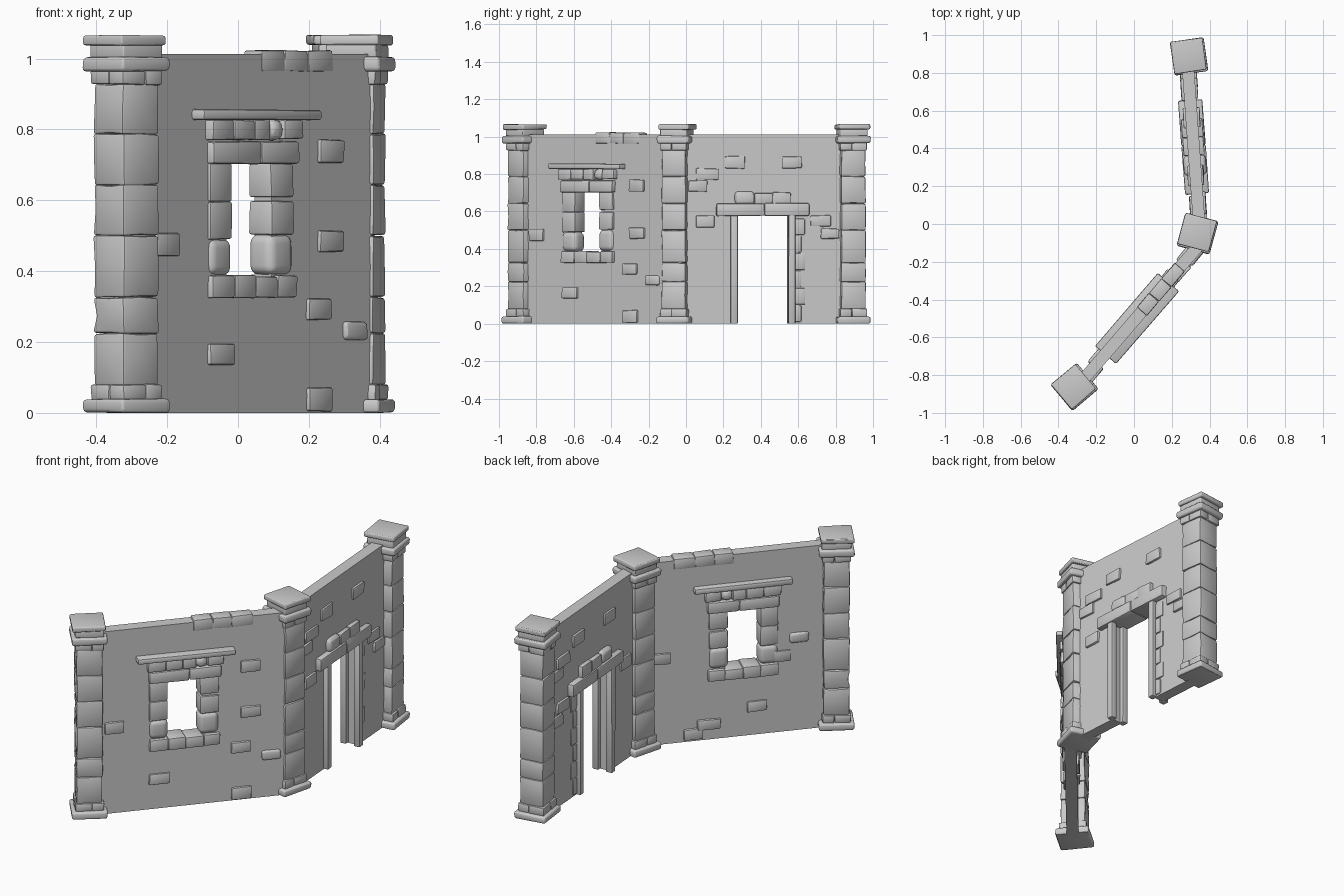
import bpy, bmesh, math, random
from mathutils import Matrix, Vector

if "Cube" in bpy.data.objects:
    bpy.data.objects.remove(bpy.data.objects["Cube"])

random.seed(4)


def stone(bm, u, d, z, bevel=0.006, jit=0.002, cuts=0, seg=2):
    """One worn block; u, d, z are (low, high) ranges in the local frame."""
    b = bmesh.new()
    bmesh.ops.create_cube(b, size=1)
    for v in b.verts:
        for i, r in enumerate((u, d, z)):
            v.co[i] = (r[0] + r[1]) / 2 + v.co[i] * (r[1] - r[0])
    if cuts:
        bmesh.ops.subdivide_edges(b, edges=b.edges[:], cuts=cuts, use_grid_fill=True)
    for v in b.verts:
        v.co += Vector([random.uniform(-jit, jit) for _ in range(3)])
    sharp = [e for e in b.edges if e.calc_face_angle(0) > 0.8]
    bmesh.ops.bevel(b, geom=sharp, offset=bevel, segments=seg, profile=0.5,
                    affect='EDGES', clamp_overlap=True)
    for v in b.verts:
        v.co.z = max(v.co.z, 0)
    tmp = bpy.data.meshes.new("tmp")
    b.to_mesh(tmp)
    b.free()
    bm.from_mesh(tmp)
    bpy.data.meshes.remove(tmp)


def finish(bm, name, frame):
    bm.transform(frame)
    bmesh.ops.recalc_face_normals(bm, faces=bm.faces[:])
    me = bpy.data.meshes.new(name)
    bm.to_mesh(me)
    bm.free()
    me.polygons.foreach_set("use_smooth", [True] * len(me.polygons))
    me.set_sharp_from_angle(angle=math.radians(28))
    ob = bpy.data.objects.new(name, me)
    bpy.context.collection.objects.link(ob)


def wall_frame(x, y, deg):
    """Local axes: along the wall, out of the front face, up."""
    c, s = math.cos(math.radians(deg)), math.sin(math.radians(deg))
    return Matrix(((c, s, 0, x), (s, -c, 0, y), (0, 0, 1, 0), (0, 0, 0, 1)))


def wall(name, frame, us, zs, hole, half=0.032):
    """Plaster panel with one rectangular opening (cell index = hole)."""
    bm = bmesh.new()
    for i in range(len(us) - 1):
        for j in range(len(zs) - 1):
            if (i, j) != hole:
                bm.faces.new([bm.verts.new((us[a], -half, zs[b])) for a, b in
                              ((i, j), (i + 1, j), (i + 1, j + 1), (i, j + 1))])
    bmesh.ops.remove_doubles(bm, verts=bm.verts[:], dist=1e-5)
    ext = bmesh.ops.extrude_face_region(bm, geom=bm.faces[:])
    for v in ext["geom"]:
        if isinstance(v, bmesh.types.BMVert):
            v.co.y = half
    finish(bm, name, frame)


def row(bm, cuts, d, z, **kw):
    for a, b in zip(cuts, cuts[1:]):
        stone(bm, (a, b), (-d, d), (z[0], z[1] + random.uniform(-.004, .004)), **kw)


def scatter(bm, items, side):
    """Loose stones (u centre, z centre, width, height, rounded) set in one face."""
    for u, z, w, h, rnd in items:
        d = (0.015, 0.044) if side > 0 else (-0.044, -0.015)
        stone(bm, (u - w / 2, u + w / 2), d, (z - h / 2, z + h / 2),
              bevel=0.013 if rnd else 0.006, jit=0.003, seg=3 if rnd else 2)


# Three pillars
def pillar(name, x, y, deg):
    bm = bmesh.new()

    def slab(w, z0, z1, off=0.0, bev=0.012):
        stone(bm, (-w / 2 + off, w / 2 + off), (-w / 2 - off, w / 2 - off), (z0, z1),
              bevel=bev, jit=0.002, seg=3)

    def tier(w, z0, z1):
        h = w / 2
        for a in ((-h, 0.012), (0.012, h)):
            for b in ((-h, -0.01), (-0.01, h)):
                stone(bm, a, b, (z0, z1 + 0.003), bevel=0.007)

    slab(0.18, 0, 0.039)
    tier(0.146, 0.036, 0.078)
    joints = (0.078, 0.224, 0.326, 0.5, 0.643, 0.787, 0.928)
    for a, b in zip(joints, joints[1:]):
        stone(bm, (-0.066, 0.066), (-0.066, 0.066), (a, b), bevel=0.008, jit=0.0025, cuts=1)
    tier(0.146, 0.926, 0.967)
    slab(0.18, 0.964, 1.004)
    slab(0.148, 1.0, 1.042, bev=0.007)
    slab(0.172, 1.038, 1.066, off=-0.004, bev=0.008)
    finish(bm, name, Matrix.Translation((x, y, 0)) @ Matrix.Rotation(math.radians(deg), 4, 'Z'))


pillar("pillar_front", -0.315, -0.862, 40)
pillar("pillar_middle", 0.336, -0.05, -15)
pillar("pillar_back", 0.292, 0.887, 8)

# Window wall
F1 = wall_frame(-0.265, -0.82, 49.3)
wall("window_wall", F1, (-0.03, 0.32, 0.514, 0.95), (0, 0.38, 0.71, 1.012), (1, 1))

bm = bmesh.new()
stone(bm, (0.17, 0.68), (-0.068, 0.078), (0.826, 0.856), bevel=0.008)
row(bm, (0.228, 0.32, 0.41, 0.48), 0.062, (0.77, 0.828))
stone(bm, (0.48, 0.54), (-0.066, 0.066), (0.77, 0.828), bevel=0.024, seg=3)
row(bm, (0.54, 0.622), 0.06, (0.772, 0.826))
row(bm, (0.235, 0.445, 0.61), 0.058, (0.702, 0.766), bevel=0.009)
row(bm, (0.24, 0.335, 0.425, 0.52, 0.605), 0.052, (0.325, 0.388))
finish(bm, "window_lintel_and_sill", F1)

bm = bmesh.new()
stone(bm, (0.24, 0.338), (-0.045, 0.045), (0.387, 0.49), bevel=0.026, seg=4)
stone(bm, (0.496, 0.60), (-0.045, 0.045), (0.39, 0.505), bevel=0.026, seg=4)
for a, b in ((0.49, 0.597), (0.597, 0.704)):
    stone(bm, (0.24, 0.333), (-0.042, 0.042), (a, b))
    stone(bm, (0.502, 0.60), (-0.042, 0.042), (a + 0.012, b))
finish(bm, "window_jambs", F1)

bm = bmesh.new()
scatter(bm, [(0.765, 0.737, 0.10, 0.065, 0), (0.768, 0.485, 0.105, 0.06, 0),
             (0.716, 0.293, 0.10, 0.06, 0), (0.873, 0.232, 0.10, 0.055, 1),
             (0.293, 0.165, 0.11, 0.06, 0), (0.718, 0.038, 0.105, 0.065, 0),
             (0.06, 0.475, 0.10, 0.06, 0)], 1)
scatter(bm, [(0.85, 0.475, 0.10, 0.06, 0), (0.13, 0.515, 0.10, 0.055, 1),
             (0.22, 0.42, 0.09, 0.06, 0), (0.35, 0.16, 0.105, 0.06, 0),
             (0.68, 0.04, 0.10, 0.06, 0), (0.60, 0.085, 0.12, 0.055, 0)], -1)
row(bm, (0.47, 0.57, 0.67, 0.78), 0.035, (0.963, 1.02))
finish(bm, "window_wall_stones", F1)

# Door wall
F2 = wall_frame(0.343, 0.03, 94.1)
wall("door_wall", F2, (-0.03, 0.222, 0.538, 0.80), (0, 0.6, 1.012), (1, 0))

bm = bmesh.new()
for d in ((-0.058, -0.022), (0.022, 0.058)):
    stone(bm, (0.205, 0.243), d, (0, 0.585), jit=0.001)
    stone(bm, (0.515, 0.552), d, (0, 0.585), jit=0.001)
finish(bm, "door_posts", F2)

bm = bmesh.new()
row(bm, (0.13, 0.388, 0.628), 0.064, (0.576, 0.64), bevel=0.008)
stone(bm, (0.228, 0.335), (-0.06, 0.06), (0.636, 0.708), bevel=0.022, seg=3)
row(bm, (0.335, 0.43), 0.055, (0.638, 0.70))
row(bm, (0.43, 0.527), 0.056, (0.63, 0.70))
finish(bm, "door_lintel", F2)

bm = bmesh.new()
spots = [(0.23, 0.863, 0.105, 0.065, 0), (0.535, 0.863, 0.105, 0.065, 0),
         (0.03, 0.735, 0.10, 0.06, 0), (0.08, 0.80, 0.12, 0.06, 0),
         (0.07, 0.545, 0.10, 0.065, 0), (0.69, 0.55, 0.11, 0.06, 0),
         (0.74, 0.482, 0.10, 0.055, 0)]
scatter(bm, spots, 1)
scatter(bm, [(0.765 - u, z, w, h, r) for u, z, w, h, r in spots[:4]] + spots[4:], -1)
for k in range(6):  # stones beside the far post
    stone(bm, (0.545, 0.585 + 0.02 * (k % 2)), (-0.038, 0.038),
          (0.01 + k * 0.093, 0.098 + k * 0.093), bevel=0.005)
finish(bm, "door_wall_stones", F2)
